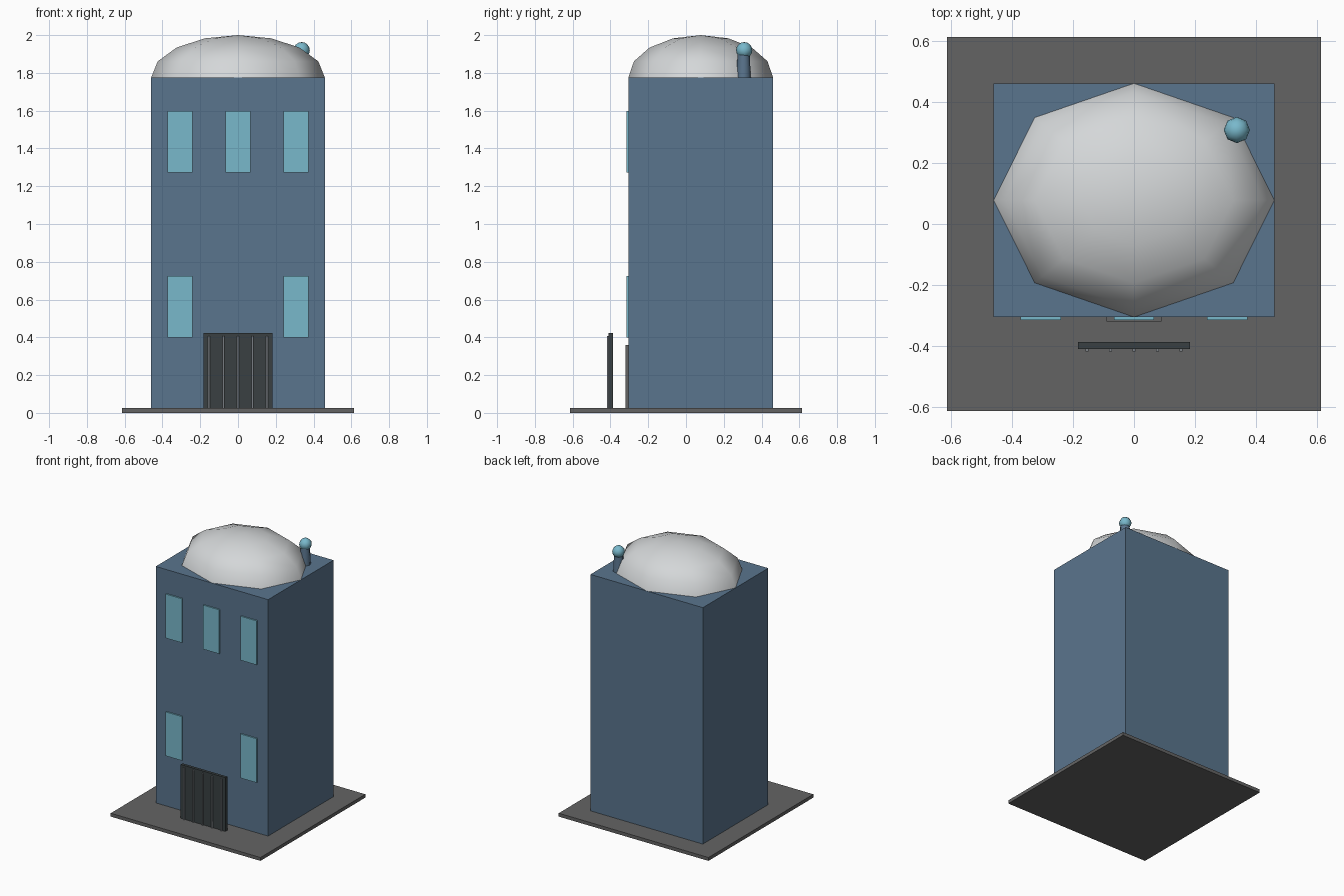
import bpy
import bmesh
from mathutils import Matrix

old = bpy.data.objects.get("Cube")
if old:
    bpy.data.objects.remove(old, do_unlink=True)


def material(name, r, g, b):
    m = bpy.data.materials.new(name)
    m.use_nodes = True
    m.diffuse_color = (r, g, b, 1)
    m.node_tree.nodes["Principled BSDF"].inputs["Base Color"].default_value = (r, g, b, 1)
    return m


paving = material("paving grey", 0.127, 0.127, 0.127)
wall = material("wall blue", 0.102, 0.178, 0.27)
glass = material("glass cyan", 0.19, 0.48, 0.6)
shell = material("dome white", 0.66, 0.68, 0.69)
iron = material("gate charcoal", 0.041, 0.051, 0.054)
steel = material("bar grey", 0.2, 0.22, 0.24)


def finish(name, bm, mat, smooth=False):
    bmesh.ops.recalc_face_normals(bm, faces=bm.faces)
    mesh = bpy.data.meshes.new(name)
    for f in bm.faces:
        f.smooth = smooth and len(f.verts) < 5
    bm.to_mesh(mesh)
    bm.free()
    mesh.materials.append(mat)
    obj = bpy.data.objects.new(name, mesh)
    bpy.context.collection.objects.link(obj)
    return obj


def box(name, lo, hi, mat):
    bm = bmesh.new()
    size = [b - a for a, b in zip(lo, hi)]
    mid = [(a + b) / 2 for a, b in zip(lo, hi)]
    bmesh.ops.create_cube(bm, size=1, matrix=Matrix.Translation(mid) @ Matrix.Diagonal((*size, 1)))
    return finish(name, bm, mat)


def tube(name, x, y, z0, z1, r0, r1, mat):
    bm = bmesh.new()
    bmesh.ops.create_cone(bm, cap_ends=True, segments=8, radius1=r0, radius2=r1,
                          depth=z1 - z0, matrix=Matrix.Translation((x, y, (z0 + z1) / 2)))
    return finish(name, bm, mat, True)


def ball(name, loc, radii, rings, mat, half=False):
    bm = bmesh.new()
    bmesh.ops.create_uvsphere(bm, u_segments=8, v_segments=rings, radius=1)
    if half:
        bmesh.ops.delete(bm, geom=[v for v in bm.verts if v.co.z < -0.01], context="VERTS")
        bmesh.ops.contextual_create(bm, geom=[e for e in bm.edges if e.is_boundary])
    bm.transform(Matrix.Translation(loc) @ Matrix.Diagonal((*radii, 1)))
    return finish(name, bm, mat, True)


# Ground slab and tower
GROUND, ROOF, FRONT = 0.025, 1.775, -0.305
box("ground_slab", (-0.613, -0.613, 0), (0.613, 0.613, GROUND), paving)
box("tower_body", (-0.46, FRONT, GROUND), (0.46, 0.46, ROOF), wall)

# Faceted roof dome
ball("roof_dome", (0, 0.078, ROOF), (0.46, 0.383, 0.225), 8, shell, half=True)

# Roof beacon
tube("beacon_post", 0.337, 0.305, ROOF, 1.925, 0.038, 0.031, wall)
ball("beacon_lamp", (0.337, 0.308, 1.92), (0.043, 0.043, 0.043), 8, glass)

# Windows: three above, two below
for row, z, columns in (("upper", 1.272, (-0.306, 0, 0.306)), ("lower", 0.4, (-0.306, 0.306))):
    for i, x in enumerate(columns):
        box(f"{row}_window_{i + 1}", (x - 0.066, FRONT - 0.01, z), (x + 0.066, FRONT, z + 0.326), glass)

# Door on the wall, with the gate standing in front of it
box("door", (-0.09, FRONT - 0.015, GROUND), (0.09, FRONT, 0.36), paving)
box("gate_panel", (-0.183, -0.409, GROUND), (0.183, -0.387, 0.423), iron)
for i in range(5):
    tube(f"gate_bar_{i + 1}", (i - 2) * 0.077, -0.413, GROUND, 0.408, 0.006, 0.006, steel)
